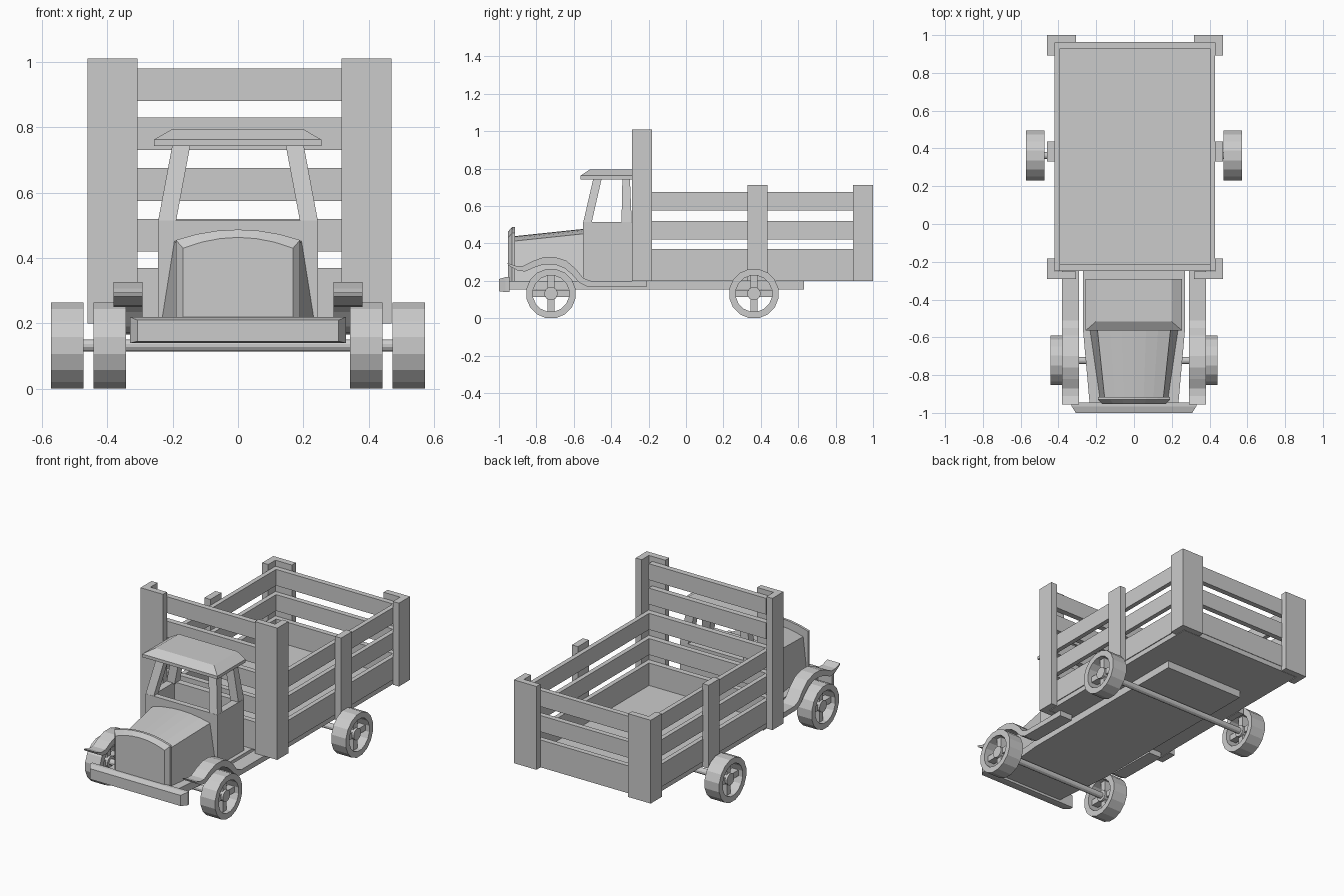
import bpy, math

if "Cube" in bpy.data.objects:
    bpy.data.objects.remove(bpy.data.objects["Cube"])


def mesh(name, verts, faces):
    me = bpy.data.meshes.new(name)
    me.from_pydata(verts, [], faces)
    ob = bpy.data.objects.new(name, me)
    bpy.context.collection.objects.link(ob)
    bpy.context.view_layer.objects.active = ob
    for o in bpy.context.selected_objects:
        o.select_set(False)
    ob.select_set(True)
    bpy.ops.object.mode_set(mode='EDIT')
    bpy.ops.mesh.select_all(action='SELECT')
    bpy.ops.mesh.normals_make_consistent(inside=False)
    bpy.ops.object.mode_set(mode='OBJECT')
    return ob


def loft(name, *rings):
    """Skin closed rings with equal point counts and cap both ends."""
    n, verts, faces = len(rings[0]), [p for r in rings for p in r], []
    for k in range(len(rings) - 1):
        a = k * n
        faces += [(a + i, a + (i + 1) % n, a + n + (i + 1) % n, a + n + i) for i in range(n)]
    faces += [tuple(range(n)), tuple(range(len(verts) - n, len(verts)))]
    return mesh(name, verts, faces)


def rect(x0, x1, y0, y1, z):
    return [(x0, y0, z), (x1, y0, z), (x1, y1, z), (x0, y1, z)]


def box(name, x0, x1, y0, y1, z0, z1):
    return loft(name, rect(x0, x1, y0, y1, z0), rect(x0, x1, y0, y1, z1))


def prism_x(name, pts, x0, x1):
    return loft(name, [(x0, y, z) for y, z in pts], [(x1, y, z) for y, z in pts])


def prism_z(name, pts, z0, z1):
    return loft(name, [(x, y, z0) for x, y in pts], [(x, y, z1) for x, y in pts])


C = 0.005            # bed centre line
rows = [(0.23, 0.37), (0.42, 0.52), (0.575, 0.675), (0.73, 0.83), (0.88, 0.98)]

# Bed floor
box("bed_floor", C - 0.42, C + 0.42, -0.25, 0.96, 0.2, 0.232)

# Bed slats
for i, (z0, z1) in enumerate(rows):
    box(f"front_slat_{i}", C - 0.40, C + 0.40, -0.25, -0.215, z0, z1)
    if i < 3:
        box(f"rear_slat_{i}", C - 0.40, C + 0.40, 0.93, 0.963, z0, z1)
        for s in (-1, 1):
            box(f"side_slat_{i}", C + s * 0.397, C + s * 0.425, -0.25, 0.963, z0, z1)

# Stakes: L-shaped corners and flat middle posts
for s in (-1, 1):
    for part, ye, d, top in (("front", -0.29, 1, 1.01), ("rear", 1.0, -1, 0.712)):
        xo, xi, xe = C + s * 0.465, C + s * 0.424, C + s * 0.312
        pts = [(xo, ye), (xe, ye), (xe, ye + d * 0.038), (xi, ye + d * 0.038),
               (xi, ye + d * 0.108), (xo, ye + d * 0.108)]
        prism_z(f"{part}_corner_post", pts, 0.2, top)
    box("middle_post", C + s * 0.424, C + s * 0.465, 0.33, 0.437, 0.2, 0.712)

# Chassis plate, tapering to the front
prism_z("chassis", [(-0.27, 0.63), (-0.27, -0.56), (-0.235, -0.95),
                    (0.235, -0.95), (0.27, -0.56), (0.27, 0.63)], 0.155, 0.2)

# Bumper with chamfered front
loft("bumper", *[[(-w, y, z0), (w, y, z0), (w, y, z1), (-w, y, z1)] for w, y, z0, z1 in
                 ((0.33, -0.945, 0.14, 0.22), (0.33, -0.965, 0.14, 0.22), (0.308, -1.0, 0.145, 0.21))])

# Fenders flowing into running boards
top = [(-0.955, 0.295), (-0.91, 0.28), (-0.87, 0.28), (-0.82, 0.306), (-0.76, 0.327),
       (-0.70, 0.327), (-0.64, 0.308), (-0.59, 0.265), (-0.55, 0.215), (-0.51, 0.2), (-0.21, 0.2)]
low = [(-0.21, 0.166), (-0.53, 0.17), (-0.57, 0.19), (-0.61, 0.235), (-0.65, 0.268),
       (-0.70, 0.288), (-0.76, 0.288), (-0.81, 0.272), (-0.86, 0.25), (-0.90, 0.255), (-0.95, 0.283)]
for s in (-1, 1):
    prism_x("fender_running_board", top + low, s * 0.292, s * 0.38)


# Hood and grille share an arched section
def arch(w, y, z0, shoulder, crown, wb=None):
    t = [-1, -0.66, -0.33, 0, 0.33, 0.66, 1]
    return ([(wb or w, y, z0), (w, y, shoulder)]
            + [(-w * k, y, shoulder + (crown - shoulder) * (1 - k * k)) for k in t[1:-1]]
            + [(-w, y, shoulder), (-(wb or w), y, z0)])


loft("hood", arch(0.155, -0.925, 0.2, 0.412, 0.438, 0.18), arch(0.195, -0.545, 0.2, 0.452, 0.478, 0.235))
loft("grille_shell", arch(0.19, -0.915, 0.2, 0.455, 0.487), arch(0.19, -0.93, 0.2, 0.455, 0.487),
     arch(0.168, -0.952, 0.2, 0.43, 0.463))

# Cab: four low walls
for s in (-1, 1):
    box("cab_side", s * 0.2, s * 0.245, -0.55, -0.29, 0.2, 0.515)
box("cab_dash", -0.2, 0.2, -0.55, -0.515, 0.2, 0.515)
box("cab_back", -0.2, 0.2, -0.33, -0.29, 0.2, 0.515)

# Roof pillars leaning inward
for s in (-1, 1):
    for part, b0, b1, t0, t1 in (("front", -0.55, -0.505, -0.495, -0.45),
                                 ("rear", -0.345, -0.29, -0.34, -0.30)):
        loft(f"{part}_pillar", rect(s * 0.19, s * 0.245, b0, b1, 0.51),
             rect(s * 0.145, s * 0.2, t0, t1, 0.75))

# Roof with chamfered front and sides
loft("roof", rect(-0.257, 0.255, -0.565, -0.29, 0.743), rect(-0.257, 0.255, -0.565, -0.29, 0.762),
     rect(-0.2, 0.198, -0.515, -0.29, 0.795))


# Wheels: rim ring, hub and spokes
def circle(x, y, r, n, z=0.132):
    return [(x, y + r * math.cos(2 * math.pi * (i + 0.5) / n),
             z + r * math.sin(2 * math.pi * (i + 0.5) / n)) for i in range(n)]


def wheel(x0, x1, y, n=16):
    rings = [circle(x0, y, 0.134, n), circle(x1, y, 0.134, n), circle(x1, y, 0.098, n), circle(x0, y, 0.098, n)]
    faces = [(k * n + i, k * n + (i + 1) % n, (k + 1) % 4 * n + (i + 1) % n, (k + 1) % 4 * n + i)
             for k in range(4) for i in range(n)]
    mesh("tire", [p for r in rings for p in r], faces)
    m = (x0 + x1) / 2
    loft("hub", circle(m - 0.035, y, 0.036, 12), circle(m + 0.035, y, 0.036, 12))
    box("spoke_bar", m - 0.022, m + 0.022, y - 0.1, y + 0.1, 0.114, 0.15)
    box("spoke_post", m - 0.022, m + 0.022, y - 0.018, y + 0.018, 0.032, 0.232)


for y, inner in ((-0.722, 0.343), (0.363, 0.473)):
    for s in (-1, 1):
        wheel(s * inner, s * (inner + 0.099), y)
    loft("axle", circle(-inner - 0.05, y, 0.019, 12), circle(inner + 0.05, y, 0.019, 12))
